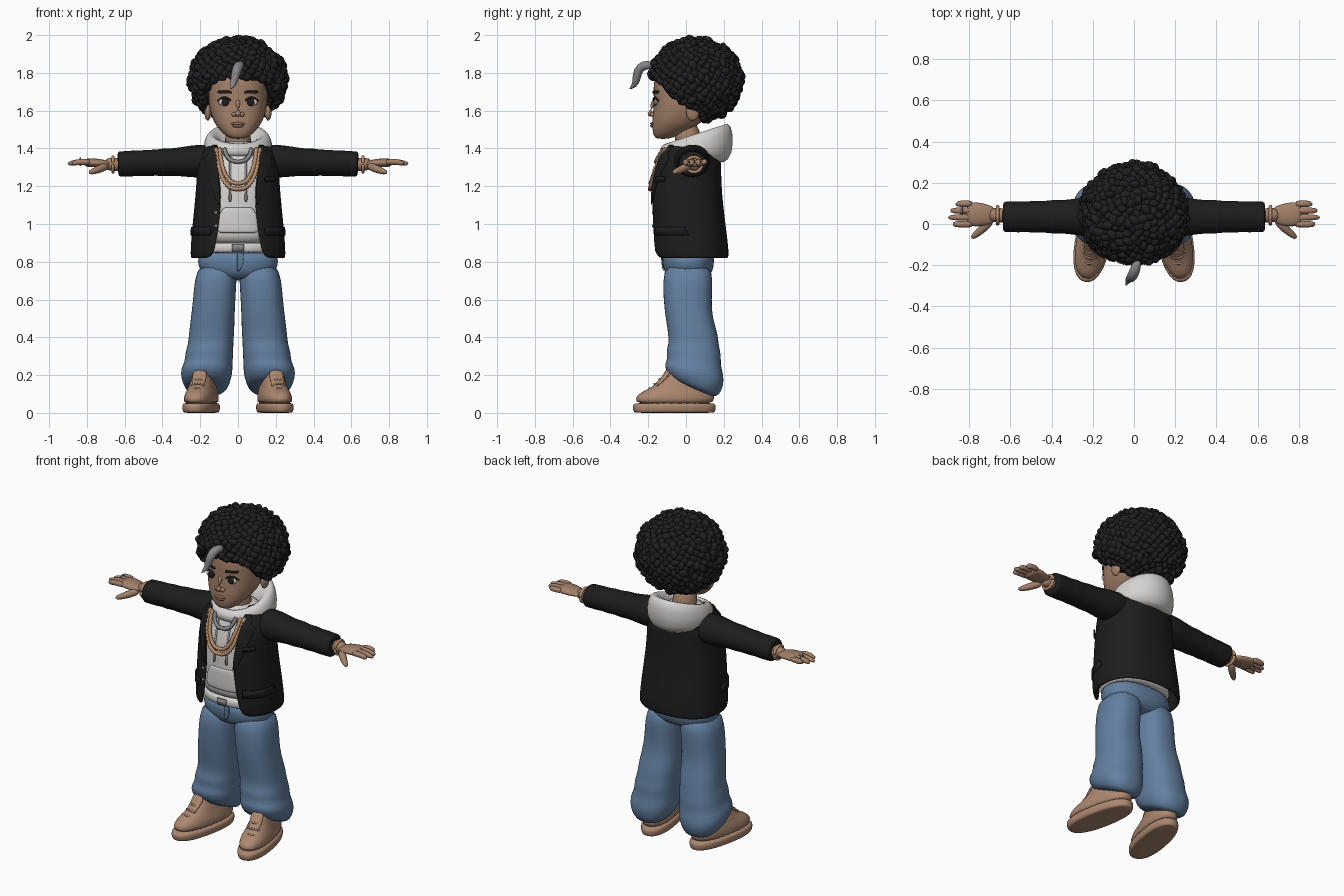
import bpy, bmesh, math, random
from math import sin, cos, asin, pi, tau
from mathutils import Vector, Matrix

random.seed(4)
if "Cube" in bpy.data.objects:
    bpy.data.objects.remove(bpy.data.objects["Cube"])


def material(name, r, g, b):
    m = bpy.data.materials.new(name)
    m.use_nodes = True
    m.diffuse_color = (r, g, b, 1)
    node = m.node_tree.nodes["Principled BSDF"]
    node.inputs["Base Color"].default_value = (r, g, b, 1)
    node.inputs["Roughness"].default_value = 0.8
    return m


skin = material("skin", .36, .215, .14)
lip = material("lip", .29, .15, .1)
suede = material("tan suede", .41, .245, .16)
denim = material("blue denim", .125, .215, .355)
cotton = material("off white cotton", .66, .65, .63)
wool = material("black wool", .012, .012, .012)
black_hair = material("black hair", .014, .014, .014)
silver = material("silver grey", .24, .24, .25)
gold = material("rose gold", .47, .27, .15)
dark = material("dark brown", .018, .012, .01)
POWER = .85          # squareness of body cross-sections


def finish(name, bm, mat, sub=0, mirror=False, solid=0):
    bmesh.ops.recalc_face_normals(bm, faces=bm.faces)
    mesh = bpy.data.meshes.new(name)
    bm.to_mesh(mesh)
    bm.free()
    mesh.materials.append(mat)
    mesh.shade_smooth()
    ob = bpy.data.objects.new(name, mesh)
    bpy.context.collection.objects.link(ob)
    if mirror:
        ob.modifiers.new("mirror", "MIRROR").use_mirror_merge = False
    if solid:
        mod = ob.modifiers.new("thickness", "SOLIDIFY")
        mod.thickness, mod.offset = solid, 0
    if sub:
        mod = ob.modifiers.new("smooth", "SUBSURF")
        mod.levels = mod.render_levels = sub
    return ob


def loft(name, rings, mat, closed=True, caps=True, sub=1, around=False, **kw):
    """Skin a list of equal-length point rings."""
    bm = bmesh.new()
    grid = [[bm.verts.new(p) for p in r] for r in rings]
    n = len(grid[0])
    pairs = list(zip(grid, grid[1:])) + ([(grid[-1], grid[0])] if around else [])
    for a, b in pairs:
        for i in range(n if closed else n - 1):
            j = (i + 1) % n
            bm.faces.new((a[i], a[j], b[j], b[i]))
    if closed and caps and not around:
        bm.faces.new(grid[0])
        bm.faces.new(grid[-1])
    return finish(name, bm, mat, sub, **kw)


def spow(v, p):
    return math.copysign(abs(v) ** p, v)


def point(row, ang, off=0):
    """Point on a body section (z, y front, y back, half width, x centre, tilt)."""
    z, yf, yb, rx, xc, tilt = (list(row) + [0, 0])[:6]
    yc, ry = (yf + yb) / 2, (yb - yf) / 2
    y = yc - (ry + off) * spow(cos(ang), POWER)
    return Vector((xc + (rx + off) * spow(sin(ang), POWER), y, z + tilt * (y - yc)))


def row_at(rows, z):
    for a, b in zip(rows, rows[1:]):
        if z <= b[0]:
            t = max(0, (z - a[0]) / (b[0] - a[0]))
            return [z] + [p + (q - p) * t for p, q in zip(a[1:], b[1:])]
    return rows[-1]


def front_point(rows, x, z, off=0):
    row = row_at(rows, z)
    f = max(-1, min(1, x / row[3]))
    return point(row, asin(spow(f, 1 / POWER)), off)


def body(name, rows, mat, n=32, move=Matrix(), **kw):
    return loft(name, [[move @ point(r, tau * i / n) for i in range(n)] for r in rows], mat, **kw)


def patch(name, rows, spans, mat, off=.01, solid=.008, n=8, **kw):
    """Thin plate on the front of a body; spans are (z, x from, x to)."""
    return loft(name, [[front_point(rows, a + (b - a) * i / n, z, off) for i in range(n + 1)]
                       for z, a, b in spans], mat, closed=False, solid=solid, **kw)


def tube(name, pts, radii, mat, flat=1, n=12, **kw):
    pts = [Vector(p) for p in pts]
    rings = []
    for i, (p, r) in enumerate(zip(pts, radii)):
        d = pts[min(i + 1, len(pts) - 1)] - pts[max(i - 1, 0)]
        q = d.to_track_quat("Z", "Y")
        rings.append([p + q @ Vector((r * cos(tau * k / n), r * flat * sin(tau * k / n), 0))
                      for k in range(n)])
    return loft(name, rings, mat, **kw)


def ball(name, centre, size, mat, **kw):
    bm = bmesh.new()
    m = Matrix.Translation(centre) @ Matrix.Diagonal((*size, 1))
    bmesh.ops.create_uvsphere(bm, u_segments=20, v_segments=12, radius=1, matrix=m)
    return finish(name, bm, mat, **kw)


# Head and neck
head = [(1.45, -.155, -.09, .03), (1.465, -.172, -.05, .065), (1.5, -.178, .02, .1),
        (1.54, -.18, .09, .13), (1.6, -.174, .14, .15), (1.66, -.17, .17, .157),
        (1.72, -.174, .18, .157), (1.8, -.165, .18, .15), (1.88, -.1, .13, .1)]
body("head", head, skin)
tube("neck", [(0, .03, 1.34), (0, .01, 1.44), (0, 0, 1.54)], [.08, .07, .07], skin)
tube("nose_bridge", [(0, -.165, 1.66), (0, -.182, 1.62), (0, -.195, 1.588), (0, -.18, 1.57)],
     [.012, .015, .021, .012], skin)
ball("nostrils", (.02, -.178, 1.58), (.014, .014, .012), skin, mirror=True)
ball("ears", (.16, .035, 1.595), (.018, .035, .048), skin, mirror=True)
ball("upper_lip", (0, -.178, 1.531), (.036, .012, .008), lip)
ball("lower_lip", (0, -.177, 1.519), (.03, .013, .009), lip)
eye = front_point(head, .07, 1.645)
ball("eye_whites", eye, (.033, .009, .02), cotton, mirror=True)
ball("irises", eye + Vector((-.002, -.006, 0)), (.021, .007, .02), dark, mirror=True)
tube("upper_lids", [front_point(head, .034 + .018 * i, 1.645 + .026 * sin(pi * (i + .4) / 4.6), .006)
                    for i in range(5)], [.004, .006, .007, .006, .004], dark, mirror=True)
patch("eyebrows", head, [(1.69, .033, .09), (1.697, .03, .108), (1.706, .04, .105)],
      black_hair, off=.004, mirror=True)

# Curly hair: a cap covered with clumps, cut along the hairline
middle, radii = Vector((0, .05, 1.76)), Vector((.238, .228, .208))


def in_hair(p, slack=0):
    return p.z > 1.79 - .87 * (p.y + .2) + slack - .25 * max(0, abs(p.x) - .15)


bm = bmesh.new()
cap = Matrix.Translation(middle) @ Matrix.Diagonal((*(radii * .97), 1))
bmesh.ops.create_icosphere(bm, subdivisions=4, radius=1, matrix=cap)
bmesh.ops.delete(bm, geom=[v for v in bm.verts if not in_hair(v.co)], context="VERTS")
finish("hair_cap", bm, black_hair, solid=.03)
bm = bmesh.new()
count = 560
for i in range(count):
    h = 1 - 2 * (i + .5) / count
    ring, a = math.sqrt(1 - h * h), i * 2.39996
    d = Vector((ring * cos(a), ring * sin(a), h))
    p = middle + d * radii * random.uniform(.96, 1.06)
    if in_hair(p, .01):
        turn = d.to_track_quat("Z", "Y").to_matrix().to_4x4() @ Matrix.Rotation(random.uniform(0, pi), 4, "Z")
        size = random.uniform(.85, 1.15)
        m = Matrix.Translation(p) @ turn @ Matrix.Diagonal((.03 * size, .021 * size, .026, 1))
        bmesh.ops.create_icosphere(bm, subdivisions=2, radius=1, matrix=m)
finish("hair_curls", bm, black_hair)
tube("grey_lock", [(.02, -.17, 1.84), (.005, -.225, 1.845), (-.01, -.258, 1.81), (-.018, -.262, 1.76),
                   (-.03, -.275, 1.73), (-.04, -.3, 1.715)], [.02, .027, .027, .022, .014, .003], silver)

# Hoodie with hood, pocket and strings
hoodie = [(.89, -.155, .17, .19), (.93, -.165, .175, .2), (1.05, -.165, .17, .195), (1.2, -.165, .15, .185),
          (1.3, -.145, .15, .18), (1.38, -.115, .14, .15), (1.45, -.08, .12, .09)]
body("hoodie", hoodie, cotton)
patch("hoodie_pocket", hoodie, [(.95, -.11, .11), (1.02, -.11, .11), (1.09, -.08, .08)], cotton, off=.003)
hood = [(.09, -.08, .1, 1.38, 1.42), (.115, -.09, .17, 1.43, 1.5), (.15, -.11, .225, 1.425, 1.55),
        (.178, -.13, .25, 1.415, 1.49), (.19, -.14, .25, 1.39, 1.37), (.165, -.13, .2, 1.36, 1.31),
        (.1, -.1, .13, 1.35, 1.35)]
rings = []
for w, yf, yb, zf, zb in hood:
    back = [(1 - cos(tau * i / 32)) / 2 for i in range(32)]
    rings.append([(w * sin(tau * i / 32), yf + (yb - yf) * b, zf + (zb - zf) * b)
                  for i, b in enumerate(back)])
loft("hood", rings, cotton, around=True)
tube("hood_strings", [front_point(hoodie, .04, 1.37 - .05 * i, .008) for i in range(6)],
     [.006] * 6, cotton, n=8, mirror=True)
tube("string_tips", [front_point(hoodie, .04, z, .01) for z in (1.165, 1.14, 1.115)],
     [.008] * 3, silver, n=8, mirror=True)

# Belt and buckle
belt = [(.845, -.15, .16, .195), (.855, -.155, .165, .2), (.895, -.155, .165, .2), (.905, -.15, .16, .195)]
body("belt", belt, cotton)
patch("belt_buckle", belt, [(.855, -.03, .03), (.895, -.03, .03)], silver, off=.004, sub=0)

# Open jacket; the last number in each row is the half width of the opening
jacket = [(.82, -.165, .215, .24, 0, 0, .16), (.835, -.178, .22, .246, 0, 0, .13), (.9, -.182, .215, .242, 0, 0, .115),
          (1, -.182, .202, .234, 0, 0, .1), (1.15, -.186, .184, .218, 0, 0, .085), (1.25, -.18, .18, .212, 0, 0, .1),
          (1.33, -.158, .178, .208, 0, 0, .105), (1.4, -.125, .172, .185, 0, 0, .11), (1.45, -.07, .14, .11, 0, 0, .09)]
rings = []
for row in jacket:
    a = asin((row[-1] / row[3]) ** (1 / POWER))
    rings.append([point(row, a + (tau - 2 * a) * i / 40) for i in range(41)])
loft("jacket", rings, wool, closed=False, solid=.014)
patch("lapels", jacket, [(1.1, .088, .1), (1.2, .092, .14), (1.3, .103, .165), (1.355, .108, .18),
                         (1.36, .108, .15), (1.42, .1, .13)], wool, mirror=True)
patch("pocket_flaps", jacket, [(.94, .14, .24), (.985, .14, .235)], wool, sub=0, mirror=True)
patch("breast_pocket", jacket, [(1.225, .135, .185), (1.25, .135, .185)], wool, off=.012, sub=0)
for z in (.99, 1.06):
    ball("jacket_button", front_point(jacket, -.112, z, .008), (.009, .006, .009), silver)
sleeve = [(.1, .085), (.19, .102), (.28, .09), (.35, .08), (.39, .085), (.44, .075), (.48, .081),
          (.52, .073), (.56, .078), (.6, .074), (.63, .076), (.637, .066)]
tube("sleeves", [(x, .035, 1.34 - .035 * x) for x, r in sleeve], [r for x, r in sleeve], wool,
     flat=.9, n=20, mirror=True)

# Rope chains
for drop, wide in ((.215, .098), (.185, .082), (.07, .06)):
    path = []
    for i in range(61):
        t = pi * i / 60
        path.append(front_point(hoodie, wide * spow(cos(t), .8), 1.4 - drop * sin(t), .024))
    tube("chain", path, [.013 if i % 2 else .009 for i in range(61)], gold if wide > .07 else silver, n=8, sub=0)

# Hands
tube("wrists", [(.6, .04, 1.315), (.65, .042, 1.315), (.71, .045, 1.318)], [.037, .036, .036], skin, mirror=True)
tube("palms", [(.67, .045, 1.317), (.7, .045, 1.319), (.74, .045, 1.323), (.79, .048, 1.325), (.815, .048, 1.324)],
     [.033, .048, .06, .062, .05], skin, flat=.4, mirror=True)
for i, (name, tip) in enumerate((("little", .86), ("ring", .893), ("middle", .905), ("index", .88))):
    y = .098 - .033 * i
    tube(name + "_fingers", [(.78, y, 1.327), (.82, y, 1.33), (.86, y, 1.326), (tip, y, 1.318)],
         [.016, .017, .016, .01], skin, mirror=True)
tube("thumbs", [(.69, .025, 1.31), (.725, -.015, 1.295), (.76, -.045, 1.28), (.79, -.07, 1.272)],
     [.022, .023, .018, .011], skin, mirror=True)
circle = [(cos(tau * i / 24), sin(tau * i / 24)) for i in range(25)]
tube("bracelets", [(.662, .042 + .043 * a, 1.315 + .04 * b) for a, b in circle],
     [.011 if i % 2 else .008 for i in range(25)], gold, n=8, mirror=True)
tube("finger_ring", [(-.835, .065 + .019 * a, 1.33 + .019 * b) for a, b in circle], [.005] * 25, silver, n=8)

# Jeans
hips = [(.7, -.09, .11, .13), (.75, -.118, .143, .205), (.8, -.125, .15, .215), (.87, -.13, .15, .21)]
body("jeans_hips", hips, denim)
leg = [(.125, -.06, .14, .09, .165, -.42), (.145, -.095, .175, .118, .168, -.42), (.19, -.11, .2, .134, .168, -.28),
       (.23, -.112, .2, .138, .166, -.2), (.27, -.098, .182, .126, .155, -.1), (.32, -.106, .188, .128, .152, -.1),
       (.36, -.092, .172, .12, .145, 0), (.42, -.094, .17, .12, .14, 0), (.5, -.108, .14, .116, .134, 0),
       (.6, -.12, .135, .112, .126, 0), (.7, -.122, .143, .112, .119, 0), (.8, -.11, .13, .1, .105, 0)]
body("jeans_legs", leg, denim, n=28, mirror=True)
patch("jeans_fly", hips, [(.75, -.005, .006), (.79, -.005, .03), (.85, -.005, .03)], denim, off=.002)

# Shoes, toes turned out
place = Matrix.Translation((.183, 0, 0)) @ Matrix.Rotation(.19, 4, "Z")
sole = [(0, -.265, .145, .07), (.002, -.28, .155, .083), (.02, -.287, .16, .088), (.045, -.287, .16, .088),
        (.055, -.275, .15, .08)]
upper = [(.04, -.275, .15, .082), (.08, -.272, .152, .082), (.105, -.25, .15, .077), (.125, -.205, .147, .07),
         (.16, -.145, .14, .062), (.2, -.112, .12, .056), (.222, -.1, .03, .045)]
body("shoe_soles", sole, suede, move=place, mirror=True)
body("shoe_uppers", upper, suede, move=place, mirror=True)
tube("shoe_tongues", [place @ Vector(p) for p in ((0, -.19, .12), (0, -.14, .16), (0, -.105, .2), (0, -.095, .228))],
     [.03, .036, .042, .036], suede, flat=.35, mirror=True)
for i in range(4):
    y, z = -.2 + .027 * i, .132 + .024 * i
    tube("shoe_laces", [place @ Vector((x, y + abs(x) * .5, z - abs(x) * .25)) for x in (-.04, -.02, 0, .02, .04)],
         [.006] * 5, suede, n=8, mirror=True)
